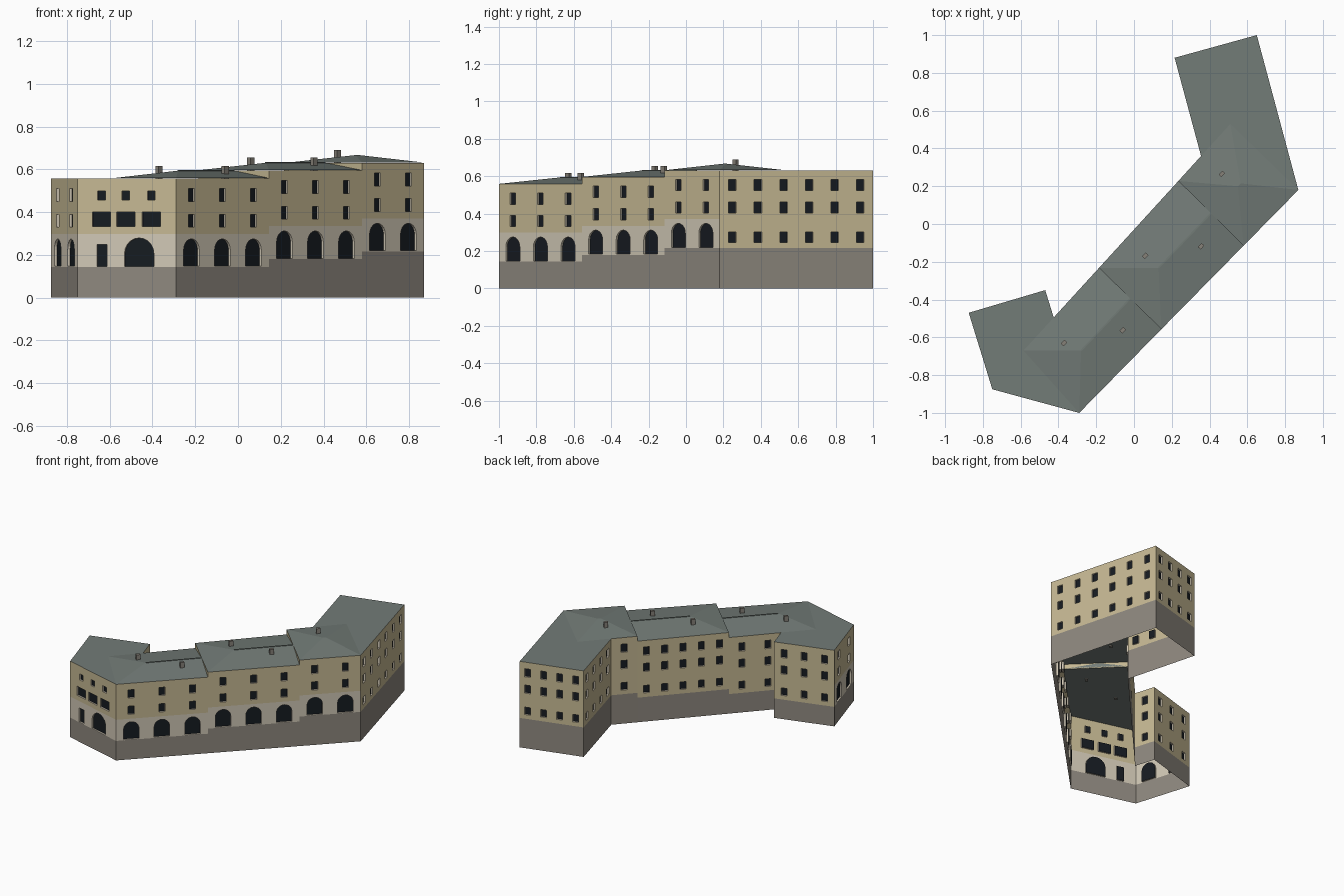
import bpy, bmesh, math
from mathutils import Vector

if "Cube" in bpy.data.objects:
    bpy.data.objects.remove(bpy.data.objects["Cube"])


def material(name, rgb):
    m = bpy.data.materials.new(name)
    m.diffuse_color = (*rgb, 1)
    m.use_nodes = True
    m.node_tree.nodes["Principled BSDF"].inputs["Base Color"].default_value = m.diffuse_color
    return m


WALL, BAND, BASE, ROOF, DARK, STACK = MATS = [
    material("cream_render", (.56, .48, .29)),
    material("pale_stone", (.63, .57, .46)),
    material("grey_stone", (.27, .245, .21)),
    material("slate", (.17, .2, .185)),
    material("dark_glass", (.008, .011, .015)),
    material("chimney_stone", (.24, .22, .19))]


def finish(name, bm, mats):
    me = bpy.data.meshes.new(name)
    bm.to_mesh(me)
    bm.free()
    for m in mats:
        me.materials.append(m)
    ob = bpy.data.objects.new(name, me)
    bpy.context.collection.objects.link(ob)
    return ob


# Openings as 2D outlines (u along wall, z up)
def rect(u, w, z0, z1):
    return [(u - w/2, z0), (u + w/2, z0), (u + w/2, z1), (u - w/2, z1)]


def arch(u, w, z0, z1):
    r = w / 2
    top = [(u + r*math.cos(a), z1 - r + r*math.sin(a))
           for a in [math.pi*i/10 for i in range(11)]]
    return [(u - r, z0), (u + r, z0)] + top


def facade(name, p, q, base, ground, upper, banded):
    """Wall p->q: plinth, ground storey and upper storeys with recessed windows."""
    p, q = Vector((*p, 0)), Vector((*q, 0))
    length = (q - p).length
    d = (q - p) / length
    n = Vector((d.y, -d.x, 0))
    bm = bmesh.new()

    def verts(outline, depth=0.0):
        return [bm.verts.new(p + d*u - n*depth + Vector((0, 0, z))) for u, z in outline]

    def loop(vs):
        return [bm.edges.new((vs[i], vs[(i+1) % len(vs)])) for i in range(len(vs))]

    def panel(z0, z1, holes, mat):
        edges = loop(verts(rect(length/2, length, z0, z1)))
        rings = [verts(h) for h in holes]
        for r in rings:
            edges += loop(r)
        res = bmesh.ops.triangle_fill(bm, edges=edges, use_beauty=True, normal=n)
        for f in res["geom"]:
            if isinstance(f, bmesh.types.BMFace):
                f.material_index = mat
                f.normal_update()
                if f.normal.dot(n) < 0:
                    f.normal_flip()
        # reveals and glass
        for h, r in zip(holes, rings):
            back = verts(h, .012)
            for i in range(len(r)):
                j = (i+1) % len(r)
                bm.faces.new((r[j], r[i], back[i], back[j])).material_index = 1
            bm.faces.new(back).material_index = 4

    top, mid = base + .415, base + .155
    panel(0, base, [], 2)
    if banded:
        panel(base, mid, ground, 1)
        panel(mid, top, upper, 0)
    else:
        panel(base, top, ground + upper, 0)
    return finish(name, bm, MATS)


def bays(p, q, count):
    length = math.dist(p, q)
    return [length*(i + .5)/count for i in range(count)]


def plain_wall(name, p, q, base, count, arcade=False):
    us = bays(p, q, count)
    upper = [rect(u, .042, base + z, base + z + .06) for u in us for z in (.187, .307)]
    if arcade:
        ground = [arch(u, .105, base + .004, base + .132) for u in us]
    else:
        ground = [rect(u, .042, base + .03, base + .085) for u in us]
    facade(name, p, q, base, ground, upper, arcade)


# Footprint corners; J = front joints, K = back joints between the three sections
A, B, C, D, E = (-.29, -1), (.87, .18), (.65, 1), (.215, .88), (.355, .36)
F, G, H, I = (-.425, -.495), (-.47, -.35), (-.875, -.47), (-.75, -.875)
J1, J2, K1, K2 = (.145, -.557), (.58, -.115), (-.185, -.232), (.235, .228)
S1, S2, S3 = .143, .18, .216

# Street front with arcades
plain_wall("front_wall_low", A, J1, S1, 3, True)
plain_wall("front_wall_middle", J1, J2, S2, 3, True)
plain_wall("front_wall_high", J2, B, S3, 2, True)
# High wing
plain_wall("high_wing_side", B, C, S3, 6)
plain_wall("high_wing_end", C, D, S3, 4)
plain_wall("high_wing_court", D, E, S3, 4)
# Court side
plain_wall("court_wall_high", E, K2, S3, 1)
plain_wall("court_wall_middle", K2, K1, S2, 5)
plain_wall("court_wall_low", K1, F, S1, 2)
# Low wing
plain_wall("low_wing_return", F, G, S1, 1)
plain_wall("low_wing_back", G, H, S1, 3)
plain_wall("low_wing_side", H, I, S1, 2, True)

# Entrance front: door, gateway, wide and small windows
xs = (.115, .233, .357)
facade("entrance_front", I, A, S1,
       [rect(.118, .05, S1 + .003, .248), arch(.298, .142, S1 + .003, .279)],
       [rect(u, .088, .333, .4) for u in xs] + [rect(u, .038, .456, .5) for u in xs], True)


def mid(a, b):
    return ((a[0]+b[0])/2, (a[1]+b[1])/2)


def roof(name, outline, eave, corners, r0, r1):
    """Flat deck over the outline with a low hip; corners = low back/front, high front/back."""
    bm = bmesh.new()
    bm.faces.new([bm.verts.new((*c, eave)) for c in outline])
    lb, lf, hf, hb = [bm.verts.new((*c, eave + .001)) for c in corners]
    a, b = [bm.verts.new((*c, eave + .036)) for c in (r0, r1)]
    for f in ((lb, lf, a), (lf, hf, b, a), (hf, hb, b), (hb, lb, a, b)):
        bm.faces.new(f)
    finish(name, bm, [ROOF])


def box(name, centre, size, angle, mat):
    bm = bmesh.new()
    bmesh.ops.create_cube(bm, size=1)
    bmesh.ops.scale(bm, vec=size, verts=bm.verts)
    ob = finish(name, bm, [mat])
    ob.location = centre
    ob.rotation_euler.z = angle


# Stepped hipped roofs
R1, R2, R3 = (-.28, -.67), (.13, -.232), (.55, .2)
roof("low_roof", [A, J1, K1, F, G, H, I], S1 + .415,
     [(-.585, -.67), A, J1, K1], R1, mid(J1, K1))
roof("middle_roof", [J1, J2, K2, K1], S2 + .415, [K1, J1, J2, K2], R2, mid(J2, K2))
roof("high_roof", [J2, B, C, D, E, K2], S3 + .415, [K2, J2, B, (.51, .53)], R3, (.565, .215))

# Ridge caps
for name, r, e, s in (("low_ridge", R1, mid(J1, K1), S1), ("middle_ridge", R2, mid(J2, K2), S2)):
    box(name, (*mid(r, e), s + .451), (math.dist(r, e), .008, .005),
        math.atan2(e[1]-r[1], e[0]-r[0]), ROOF)

# Step walls between roof levels
for name, j, k, lo, hi in (("low_step_wall", J1, K1, S1, S2), ("high_step_wall", J2, K2, S2, S3)):
    bm = bmesh.new()
    bm.faces.new([bm.verts.new((*c, z + .415)) for c, z in ((k, lo), (j, lo), (j, hi), (k, hi))])
    finish(name, bm, [WALL])

# Chimneys
for i, (x, y, top) in enumerate(((-.37, -.63, .617), (-.06, -.563, .617), (.06, -.168, .655),
                                 (.355, -.118, .655), (.465, .265, .69))):
    box(f"chimney_{i+1}", (x, y, top - .0325), (.028, .02, .065), math.radians(46), STACK)
